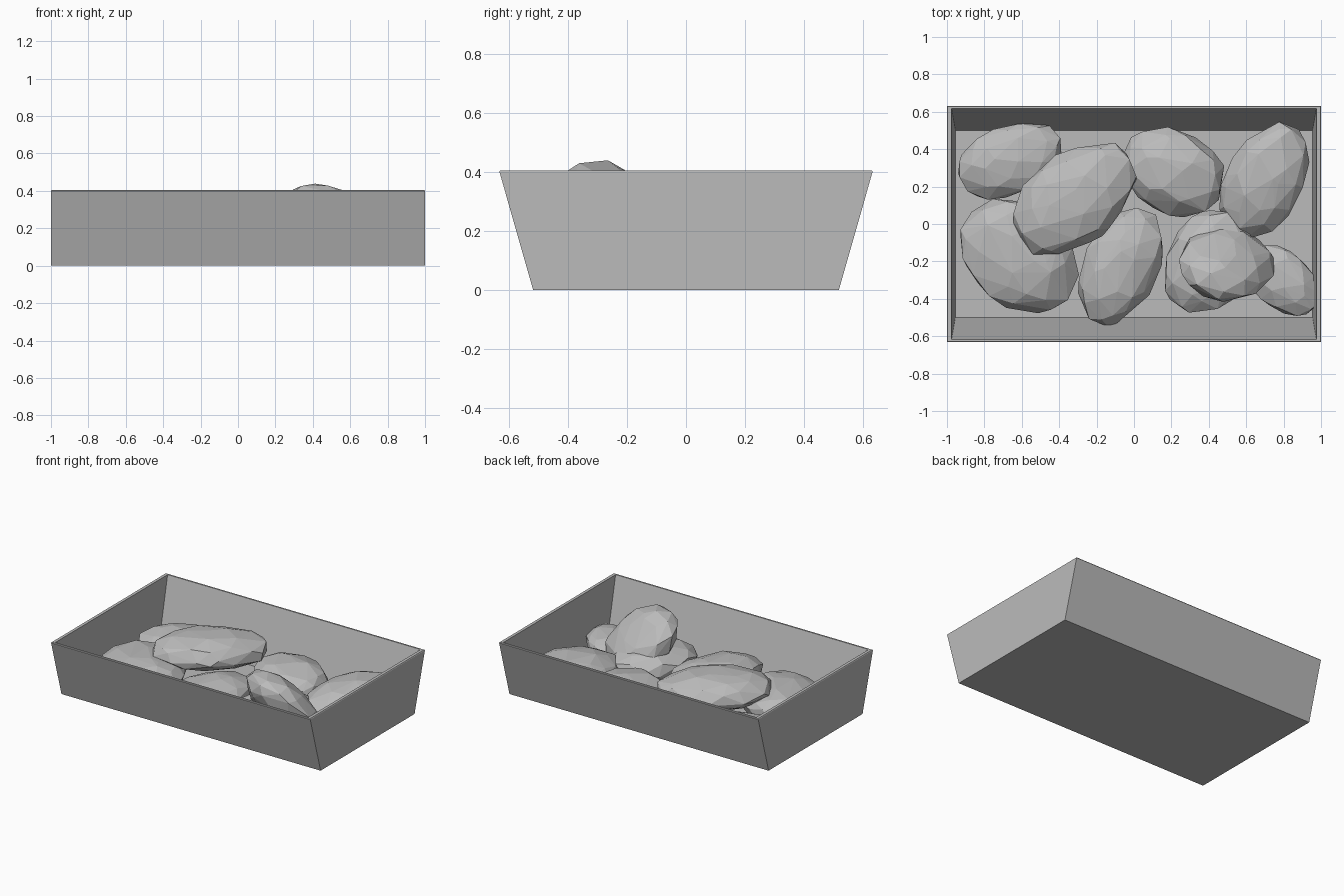
import bpy, bmesh, math, random
from mathutils import Matrix, Vector

cube = bpy.data.objects.get("Cube")
if cube:
    bpy.data.objects.remove(cube, do_unlink=True)

# One plain grey for everything
grey = bpy.data.materials.new("plain grey")
grey.use_nodes = True
COLOUR = (0.5, 0.5, 0.5, 1)
grey.diffuse_color = COLOUR
grey.node_tree.nodes["Principled BSDF"].inputs["Base Color"].default_value = COLOUR


def add_object(name, bm):
    bmesh.ops.recalc_face_normals(bm, faces=bm.faces)
    mesh = bpy.data.meshes.new(name)
    bm.to_mesh(mesh)
    bm.free()
    mesh.materials.append(grey)
    obj = bpy.data.objects.new(name, mesh)
    bpy.context.collection.objects.link(obj)
    return obj


def make_tray():
    # Rectangular rings: half width, half depth, height
    rings = [(1.0, 0.518, 0), (1.0, 0.632, 0.4), (0.997, 0.629, 0.405),
             (0.976, 0.618, 0.405), (0.955, 0.5, 0.012)]
    bm = bmesh.new()
    loops = [[bm.verts.new((sx * x, sy * y, z))
              for sx, sy in ((-1, -1), (1, -1), (1, 1), (-1, 1))]
             for x, y, z in rings]
    for low, high in zip(loops, loops[1:]):
        for i in range(4):
            j = (i + 1) % 4
            bm.faces.new((low[i], low[j], high[j], high[i]))
    bm.faces.new(loops[0][::-1])
    bm.faces.new(loops[-1])
    add_object("tray", bm)


def make_stone(name, centre, radii, heading, pitch=0, roll=0, points=58):
    # Convex faceted pebble: hull of jittered points spread over an ellipsoid
    bm = bmesh.new()
    golden = math.pi * (3 - math.sqrt(5))
    for i in range(points):
        h = 1 - 2 * (i + 0.5) / points
        r = math.sqrt(1 - h * h)
        p = Vector((r * math.cos(golden * i), r * math.sin(golden * i), h))
        p += Vector([random.uniform(-0.16, 0.16) for _ in range(3)])
        bm.verts.new(p.normalized() * random.uniform(0.98, 1.05))
    hull = bmesh.ops.convex_hull(bm, input=bm.verts[:])
    loose = [v for v in bm.verts if not v.link_faces]
    bmesh.ops.delete(bm, geom=loose, context='VERTS')
    turn = (Matrix.Rotation(math.radians(heading), 4, 'Z')
            @ Matrix.Rotation(math.radians(-pitch), 4, 'Y')
            @ Matrix.Rotation(math.radians(roll), 4, 'X'))
    bm.transform(Matrix.Translation(centre) @ turn @ Matrix.Diagonal((*radii, 1)))
    add_object(name, bm)


random.seed(7)
make_tray()

# Bottom layer of stones
make_stone("stone_back_left", (-0.66, 0.34, 0.12), (0.29, 0.19, 0.1), 22)
make_stone("stone_back_middle", (0.21, 0.28, 0.135), (0.29, 0.22, 0.12), -25)
make_stone("stone_back_right", (0.7, 0.235, 0.15), (0.33, 0.21, 0.12), 64, 6)
make_stone("stone_front_left", (-0.62, -0.165, 0.14), (0.35, 0.27, 0.12), -45)
make_stone("stone_front_middle", (-0.07, -0.225, 0.135), (0.33, 0.2, 0.12), 66)
make_stone("stone_front_under", (0.4, -0.2, 0.13), (0.29, 0.23, 0.115), 60)
make_stone("stone_front_corner", (0.79, -0.3, 0.1), (0.23, 0.15, 0.085), -42)

# Stones resting on top
make_stone("stone_top_left", (-0.32, 0.135, 0.25), (0.38, 0.24, 0.115), 38)
make_stone("stone_top_right", (0.49, -0.21, 0.23), (0.24, 0.28, 0.13), -45, 23, -42)
